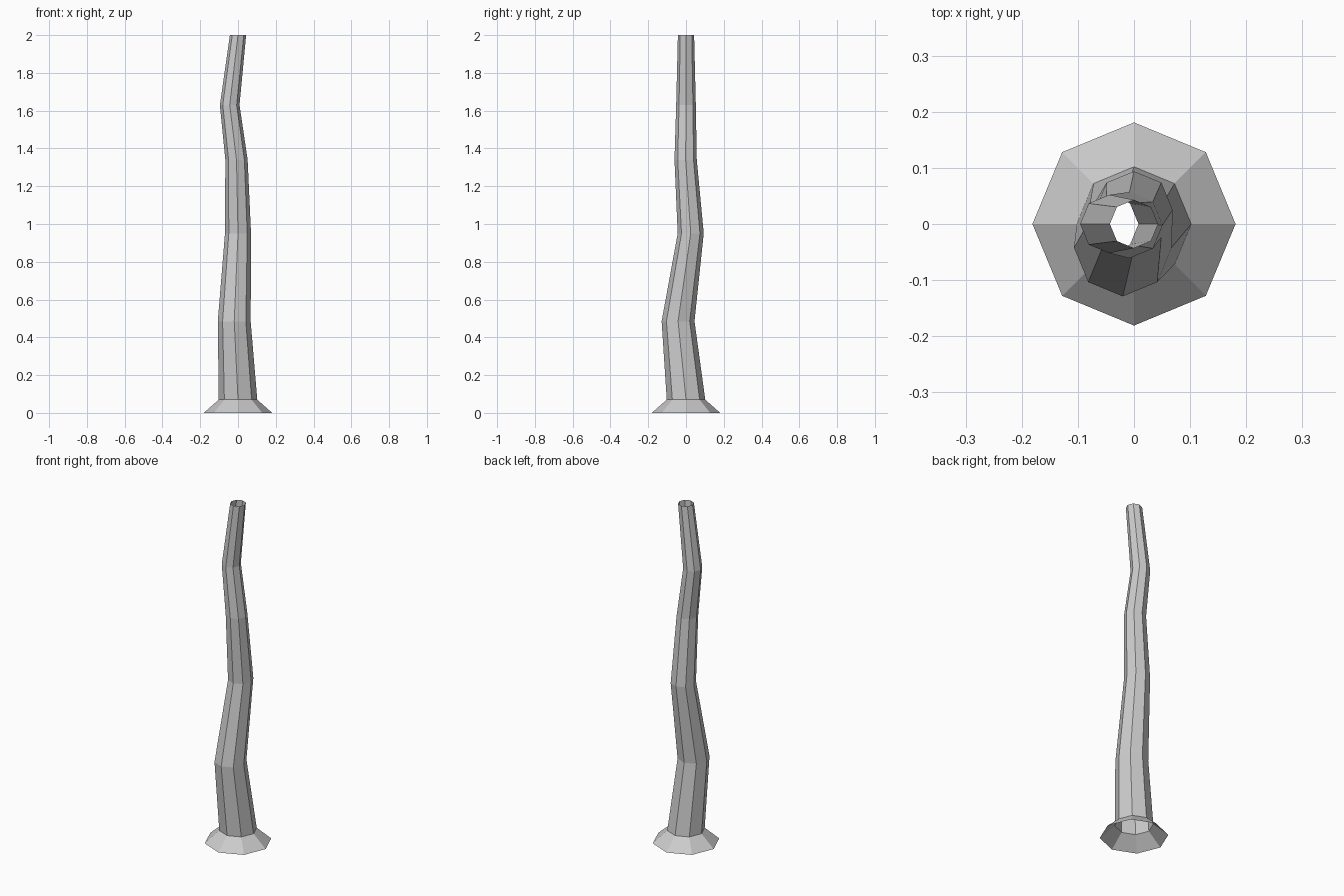
import bpy, bmesh, math

if "Cube" in bpy.data.objects:
    bpy.data.objects.remove(bpy.data.objects["Cube"])

SIDES = 8
# Trunk rings from root flare to tip: centre x, centre y, height, radius
RINGS = [
    (0, 0, 0, 0.181),
    (0, 0, 0.07, 0.102),
    (-0.02, -0.042, 0.485, 0.087),
    (0, 0.025, 0.95, 0.069),
    (-0.008, -0.002, 1.34, 0.059),
    (-0.044, 0, 1.63, 0.052),
    (0, 0, 2.0, 0.043),
]


def ring(bm, x, y, z, r):
    steps = [2 * math.pi * i / SIDES for i in range(SIDES)]
    return [bm.verts.new((x + r * math.cos(a), y + r * math.sin(a), z)) for a in steps]


# Crooked tapering trunk, open at both ends
bm = bmesh.new()
rings = [ring(bm, *r) for r in RINGS]
for low, high in zip(rings, rings[1:]):
    for i in range(SIDES):
        j = (i + 1) % SIDES
        bm.faces.new((low[i], low[j], high[j], high[i]))

mesh = bpy.data.meshes.new("trunk")
bm.to_mesh(mesh)
bm.free()
trunk = bpy.data.objects.new("trunk", mesh)
bpy.context.collection.objects.link(trunk)
